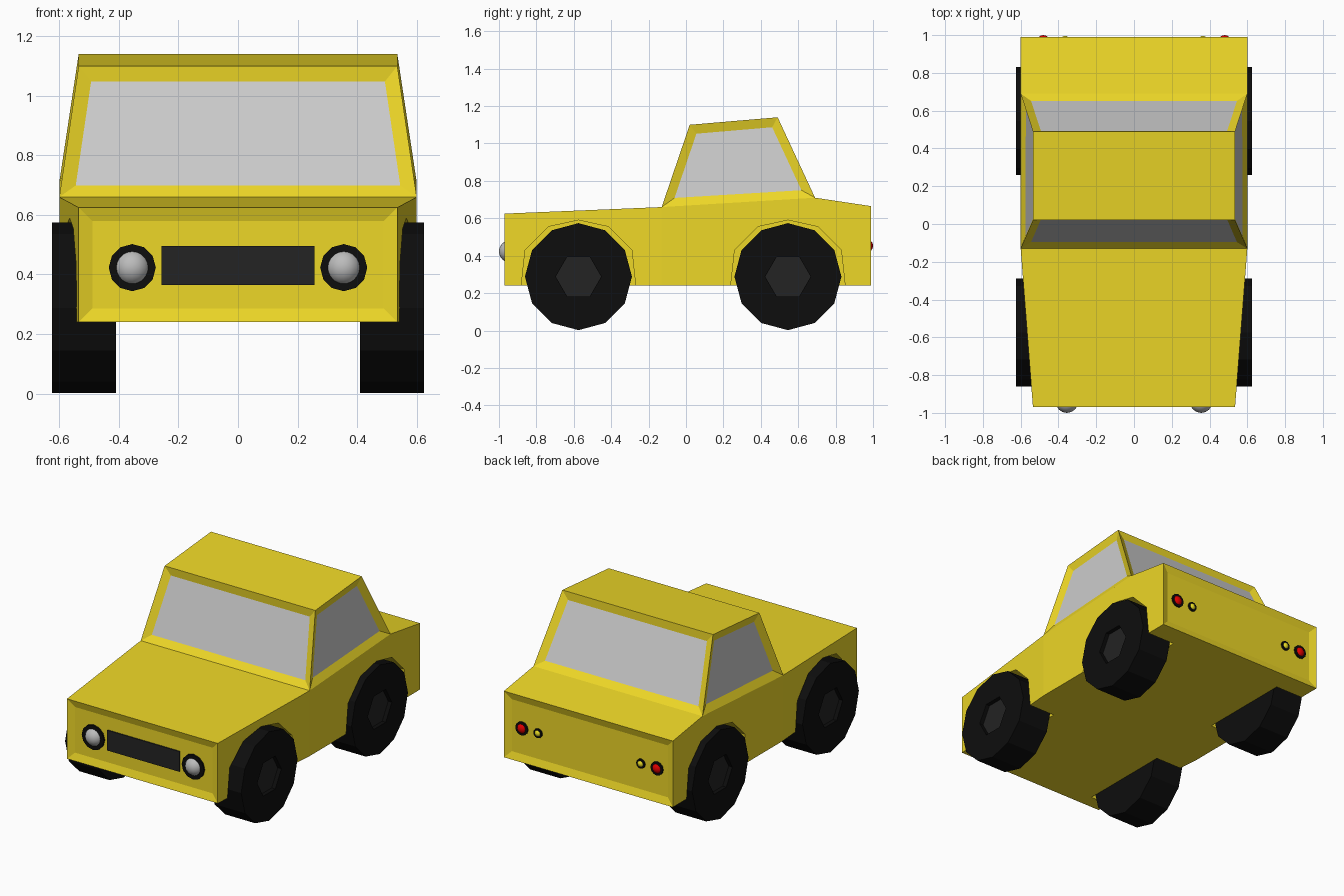
import bpy, bmesh, math

if "Cube" in bpy.data.objects:
    bpy.data.objects.remove(bpy.data.objects["Cube"])


def material(name, rgb):
    m = bpy.data.materials.new(name)
    m.diffuse_color = (*rgb, 1)
    m.use_nodes = True
    m.node_tree.nodes["Principled BSDF"].inputs["Base Color"].default_value = m.diffuse_color
    return m


YELLOW = material("yellow_paint", (0.85, 0.68, 0.02))
GLASS = material("window_grey", (0.55, 0.55, 0.55))
BLACK = material("rubber_black", (0.004, 0.004, 0.004))
DARK = material("dark_grey", (0.017, 0.017, 0.017))
SILVER = material("lamp_grey", (0.5, 0.5, 0.5))
RED = material("lamp_red", (0.75, 0.0, 0.0))
AMBER = material("lamp_yellow", (0.8, 0.7, 0.02))


def finish(name, mat):
    o = bpy.context.object
    o.name = name
    if mat:
        o.data.materials.append(mat)
    return o


def cylinder(name, sides, r, depth, loc, rot, mat=None):
    bpy.ops.mesh.primitive_cylinder_add(vertices=sides, radius=r, depth=depth, location=loc, rotation=rot)
    return finish(name, mat)


def cut(target, cutter):
    m = target.modifiers.new("cut", 'BOOLEAN')
    m.operation, m.solver, m.object = 'DIFFERENCE', 'EXACT', cutter
    cutter.hide_render = True
    cutter.display_type = 'WIRE'
    cutter.hide_set(True)


# Body: cross-sections (y, half width, top z), with the cab raised from the middle
bm = bmesh.new()
rings = []
for y, w, z in [(-0.97, 0.535, 0.625), (-0.13, 0.60, 0.66), (0.69, 0.60, 0.71), (0.99, 0.60, 0.665)]:
    rings.append([bm.verts.new(p) for p in ((-w, y, 0.24), (w, y, 0.24), (w, y, z), (-w, y, z))])
roof = [bm.verts.new(p) for p in ((0.535, 0.02, 1.10), (-0.535, 0.02, 1.10),
                                  (-0.535, 0.49, 1.14), (0.535, 0.49, 1.14))]
for i, (a, b) in enumerate(zip(rings, rings[1:])):
    for k in range(4):
        if (i, k) != (1, 2):  # open where the cab sits
            n = (k + 1) % 4
            bm.faces.new((a[k], a[n], b[n], b[k]))
panels = [bm.faces.new(rings[0]), bm.faces.new(rings[3])]
base = [rings[1][2], rings[1][3], rings[2][3], rings[2][2]]
windows = [bm.faces.new((base[k], base[(k + 1) % 4], roof[(k + 1) % 4], roof[k])) for k in range(4)]
bm.faces.new(roof)
bmesh.ops.recalc_face_normals(bm, faces=bm.faces[:])
# Recessed end panels and windows
bmesh.ops.inset_individual(bm, faces=panels, thickness=0.046, depth=-0.015, use_even_offset=True)
bmesh.ops.inset_individual(bm, faces=windows, thickness=0.048, depth=-0.02, use_even_offset=True)
for f in windows:
    f.material_index = 1
mesh = bpy.data.meshes.new("body")
bm.to_mesh(mesh)
bm.free()
body = bpy.data.objects.new("body", mesh)
bpy.context.collection.objects.link(body)
mesh.materials.append(YELLOW)
mesh.materials.append(GLASS)

# Wheel arches and wheels
ARCH = [(-0.31, 0.2), (-0.285, 0.43), (-0.16, 0.555), (0, 0.59), (0.16, 0.555), (0.285, 0.43), (0.31, 0.2)]
SIDEWAYS = (0, math.pi / 2, 0)
for end, y in (("front", -0.575), ("rear", 0.545)):
    for side, s in (("right", 1), ("left", -1)):
        bm = bmesh.new()
        face = bm.faces.new([bm.verts.new((s * 0.405, y + p, z)) for p, z in ARCH])
        ext = bmesh.ops.extrude_face_region(bm, geom=[face])
        bmesh.ops.translate(bm, vec=(s * 0.3, 0, 0),
                            verts=[v for v in ext["geom"] if isinstance(v, bmesh.types.BMVert)])
        bmesh.ops.recalc_face_normals(bm, faces=bm.faces[:])
        me = bpy.data.meshes.new("arch_cutter")
        bm.to_mesh(me)
        bm.free()
        arch = bpy.data.objects.new("arch_cutter", me)
        bpy.context.collection.objects.link(arch)
        cut(body, arch)
        tyre = cylinder(f"{end}_{side}_tyre", 12, 0.286, 0.215, (s * 0.5175, y, 0.288), SIDEWAYS, BLACK)
        hole = cylinder("hub_cutter", 6, 0.122, 0.08, (s * 0.635, y, 0.288), SIDEWAYS, BLACK)
        cut(tyre, hole)
        cylinder(f"{end}_{side}_hub", 6, 0.121, 0.02, (s * 0.59, y, 0.288), SIDEWAYS, DARK)


# Lamps: dark rim disc with a round bulb
def lamp(name, x, y, z, r_rim, r_bulb, bulb_y, mat):
    cylinder(name + "_rim", 12, r_rim, 0.016, (x, y, z), (math.pi / 2, 0, 0), BLACK)
    bpy.ops.mesh.primitive_uv_sphere_add(segments=16, ring_count=12, radius=r_bulb, location=(x, bulb_y, z))
    finish(name, mat)
    bpy.ops.object.shade_smooth()


for side, s in (("right", 1), ("left", -1)):
    lamp(f"{side}_headlight", s * 0.355, -0.958, 0.423, 0.079, 0.06, -0.94, SILVER)
    lamp(f"{side}_tail_light", s * 0.48, 0.977, 0.453, 0.043, 0.036, 0.964, RED)
    lamp(f"{side}_indicator", s * 0.365, 0.977, 0.453, 0.030, 0.023, 0.973, AMBER)

# Grille
bpy.ops.mesh.primitive_cube_add(size=1, location=(0, -0.956, 0.43))
grille = finish("grille", DARK)
grille.scale = (0.515, 0.012, 0.13)
